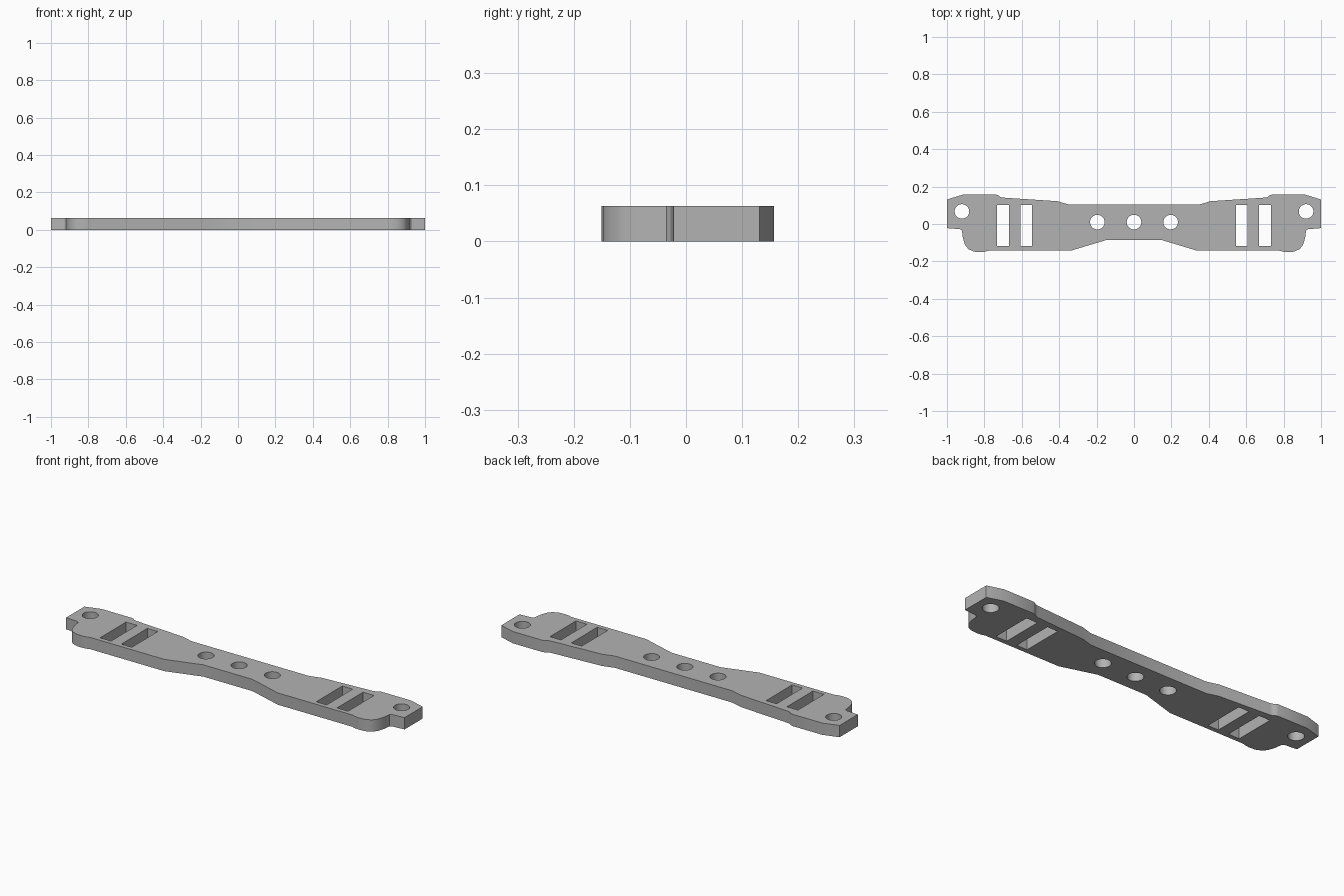
import bpy
import math

THICK = 0.063

cube = bpy.data.objects.get("Cube")
if cube:
    bpy.data.objects.remove(cube, do_unlink=True)

# Single matte grey
grey = bpy.data.materials.new("plain grey")
grey.use_nodes = True
color = (0.45, 0.45, 0.45, 1)
grey.diffuse_color = color
grey.node_tree.nodes["Principled BSDF"].inputs["Base Color"].default_value = color

# Flat profile: filled outline with openings, extruded to the plate thickness
profile = bpy.data.curves.new("mounting_bar", "CURVE")
profile.dimensions = "2D"
profile.fill_mode = "BOTH"
profile.extrude = THICK / 2


def add_loop(points):
    spline = profile.splines.new("POLY")
    spline.points.add(len(points) - 1)
    for p, (x, y) in zip(spline.points, points):
        p.co = (x, y, 0, 1)
    spline.use_cyclic_u = True


def add_hole(cx, cy, r=0.039, sides=40):
    angles = [math.tau * i / sides for i in range(sides)]
    add_loop([(cx + r * math.cos(a), cy + r * math.sin(a)) for a in angles])


def add_slot(x0, x1, y0, y1):
    add_loop([(x0, y0), (x1, y0), (x1, y1), (x0, y1)])


# Outline of the +x half, from the waist below to the waist above
half = [
    (0.145, -0.085), (0.335, -0.142), (0.775, -0.142), (0.795, -0.148),
    (0.82, -0.151), (0.855, -0.148), (0.885, -0.135), (0.903, -0.112),
    (0.915, -0.075), (0.92, -0.035), (0.93, -0.028), (1, -0.022),
    (1, 0.131), (0.915, 0.157), (0.738, 0.157), (0.725, 0.153),
    (0.715, 0.145), (0.7, 0.141), (0.41, 0.122), (0.348, 0.104),
]
add_loop(half + [(-x, y) for x, y in reversed(half)])

# Screw holes: three along the waist, one in each end tab
for x in (-0.196, 0, 0.196):
    add_hole(x, 0.01)
for side in (-1, 1):
    add_hole(side * 0.92, 0.067)
    # Pair of parallel slots
    for inner, outer in ((0.545, 0.607), (0.668, 0.733)):
        add_slot(side * inner, side * outer, -0.118, 0.102)

bar = bpy.data.objects.new("mounting_bar", profile)
bar.location.z = THICK / 2
bpy.context.collection.objects.link(bar)
bpy.ops.object.select_all(action="DESELECT")
bar.select_set(True)
bpy.context.view_layer.objects.active = bar
bpy.ops.object.convert(target="MESH")

# Weld the caps to the walls and keep the plate edges crisp
bar = bpy.context.view_layer.objects.active
bar.data.materials.clear()
bar.data.materials.append(grey)
bpy.ops.object.mode_set(mode="EDIT")
bpy.ops.mesh.select_all(action="SELECT")
bpy.ops.mesh.remove_doubles(threshold=0.0001)
bpy.ops.mesh.normals_make_consistent(inside=False)
bpy.ops.object.mode_set(mode="OBJECT")
bpy.ops.object.shade_smooth_by_angle(angle=math.radians(30))
